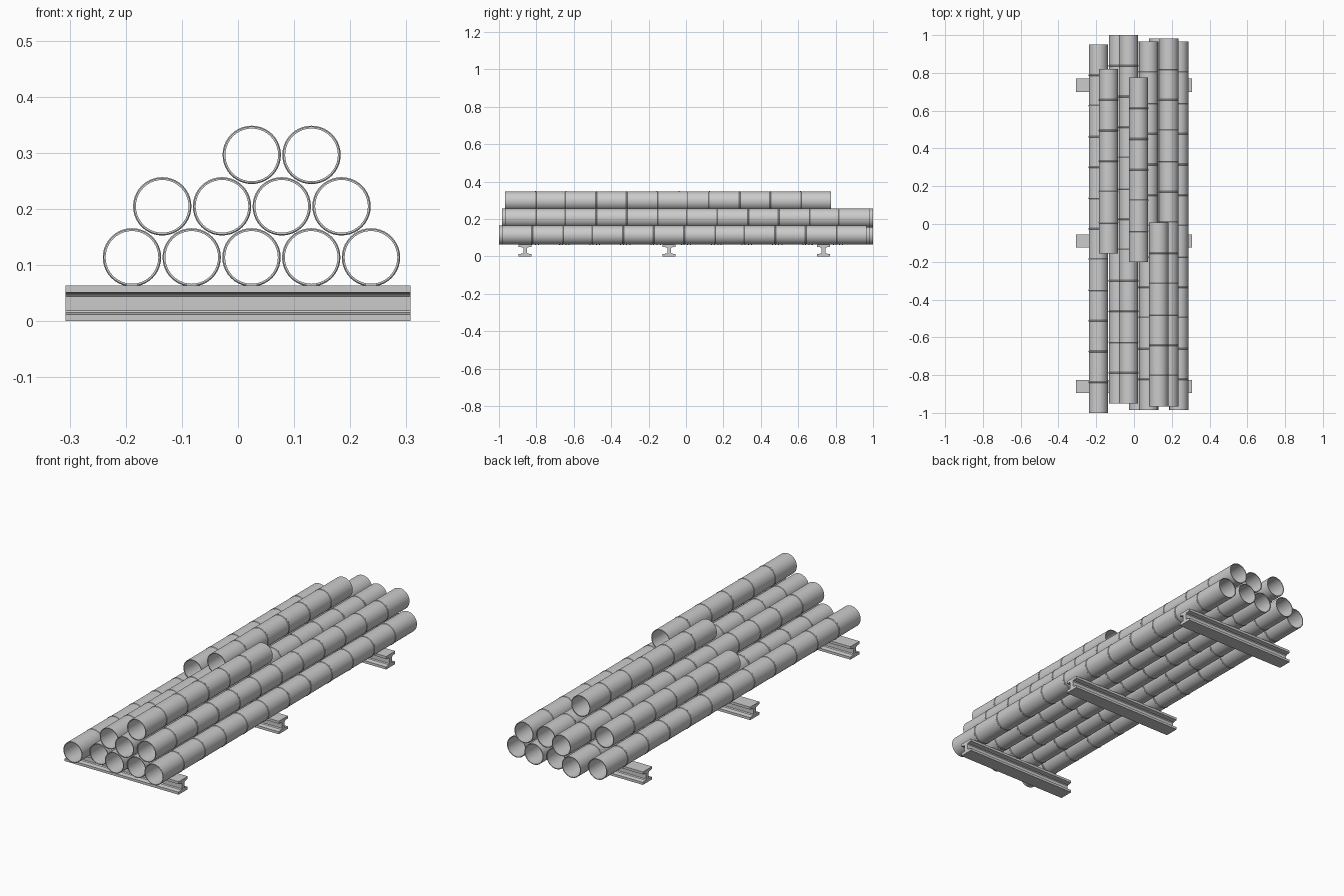
import bpy, bmesh, math

if "Cube" in bpy.data.objects:
    bpy.data.objects.remove(bpy.data.objects["Cube"])

SIDES = 40
SEG = 0.1625                      # spacing between weld rings
R_OUT, R_IN, R_BEAD = 0.0505, 0.047, 0.052


def finish(name, bm, smooth):
    bmesh.ops.recalc_face_normals(bm, faces=bm.faces)
    me = bpy.data.meshes.new(name)
    bm.to_mesh(me)
    bm.free()
    ob = bpy.data.objects.new(name, me)
    bpy.context.collection.objects.link(ob)
    if smooth:
        bpy.ops.object.select_all(action='DESELECT')
        ob.select_set(True)
        bpy.context.view_layer.objects.active = ob
        bpy.ops.object.shade_smooth_by_angle(angle=math.radians(30))
    return ob


def pipe(name, x, z, y0, count):
    # closed wall profile (y, radius) with a small weld bead at each joint
    prof = [(y0, R_IN), (y0, R_OUT)]
    for i in range(1, count):
        y = y0 + i * SEG
        prof += [(y - 0.004, R_OUT), (y - 0.002, R_BEAD),
                 (y + 0.002, R_BEAD), (y + 0.004, R_OUT)]
    y1 = y0 + count * SEG
    prof += [(y1, R_OUT), (y1, R_IN)]
    bm = bmesh.new()
    rings = []
    for y, r in prof:
        rings.append([bm.verts.new((x + r * math.cos(2 * math.pi * k / SIDES), y,
                                    z + r * math.sin(2 * math.pi * k / SIDES)))
                      for k in range(SIDES)])
    for a, b in zip(rings, rings[1:] + rings[:1]):
        for k in range(SIDES):
            j = (k + 1) % SIDES
            bm.faces.new((a[k], a[j], b[j], b[k]))
    finish(name, bm, True)


def beam(name, yc):
    # I-section: quarter profile mirrored twice, extruded along x
    h, w = 0.0315, 0.035
    q = [(w, h), (w, h - 0.012), (0.014, h - 0.015), (0.010, h - 0.019)]
    right = q + [(y, -z) for y, z in reversed(q)]
    prof = right + [(-y, z) for y, z in reversed(right)]
    bm = bmesh.new()
    f = bm.faces.new([bm.verts.new((-0.307, yc + y, h + z)) for y, z in prof])
    ext = bmesh.ops.extrude_face_region(bm, geom=[f], use_keep_orig=True)
    bmesh.ops.translate(bm, vec=(0.614, 0, 0),
                        verts=[v for v in ext['geom'] if isinstance(v, bmesh.types.BMVert)])
    finish(name, bm, False)


# stacked pipes: (first x, z, [(start y, segment count)])
rows = [
    ("bottom", -0.189, 0.1135, [(-1.0, 12), (-0.95, 12), (-0.985, 12), (-0.967, 12), (-0.985, 12)]),
    ("middle", -0.135, 0.2045, [(-0.155, 6), (-0.95, 12), (-0.985, 12), (-0.967, 12)]),
    ("top", 0.0245, 0.2962, [(-0.2, 6), (-0.967, 6)]),
]
for label, x0, z, pipes in rows:
    for i, (y0, n) in enumerate(pipes):
        pipe(f"{label}_pipe_{i + 1}", x0 + i * 0.1065, z, y0, n)

# support beams
for i, y in enumerate((-0.86, -0.09, 0.735)):
    beam(f"support_beam_{i + 1}", y)
